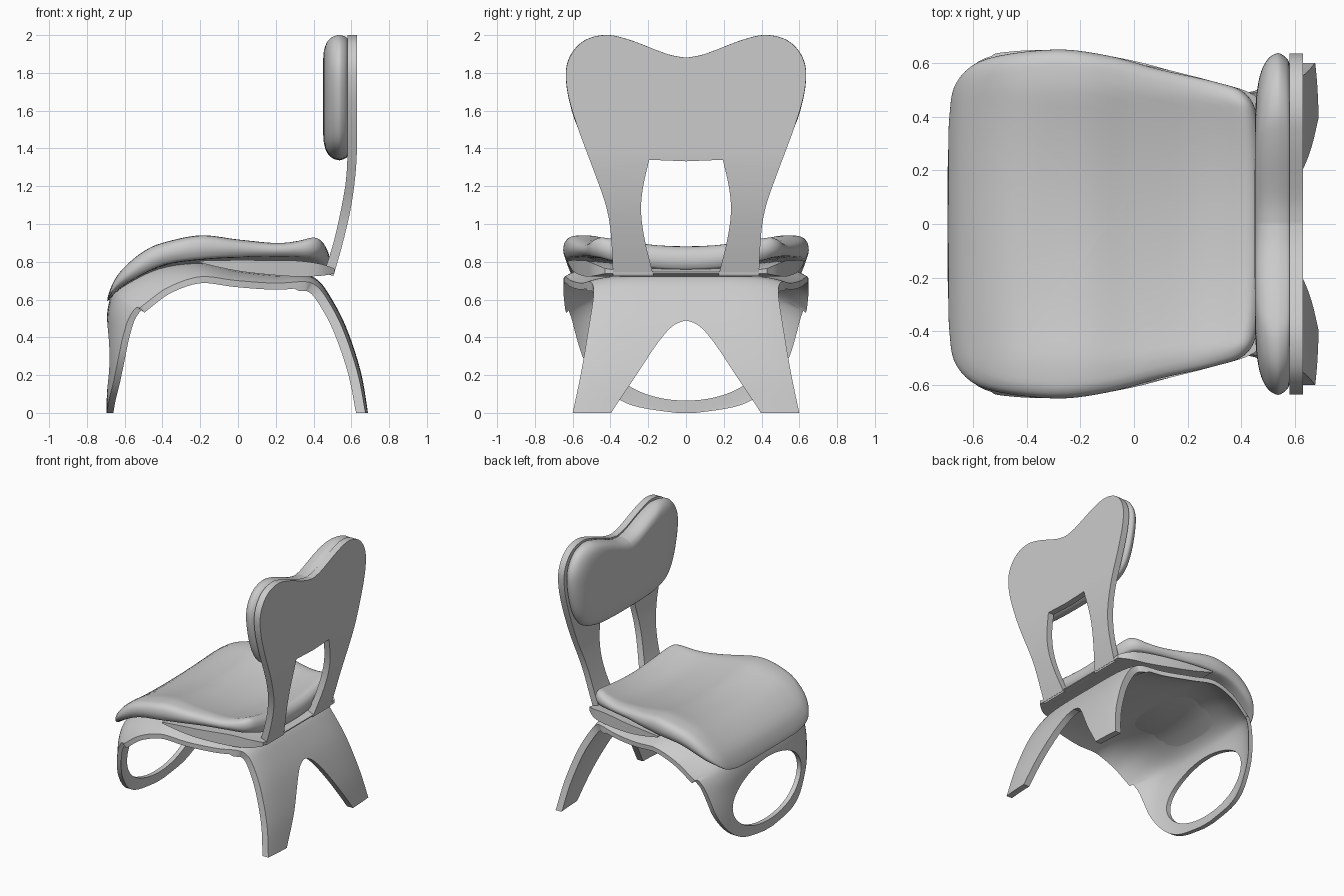
import bpy, bmesh, math

if "Cube" in bpy.data.objects:
    bpy.data.objects.remove(bpy.data.objects["Cube"])


def spline(pts, n=6, closed=False):
    """Catmull-Rom through points of any dimension."""
    out, c = [], len(pts)
    for i in range(c if closed else c - 1):
        if closed:
            p = [pts[(i + k) % c] for k in (-1, 0, 1, 2)]
        else:
            p = [pts[min(max(i + k, 0), c - 1)] for k in (-1, 0, 1, 2)]
        for s in range(n):
            t = s / n
            out.append(tuple(0.5 * (2 * b + (d - a) * t + (2 * a - 5 * b + 4 * d - e) * t * t
                                    + (3 * b - a - 3 * d + e) * t ** 3) for a, b, d, e in zip(*p)))
    if not closed:
        out.append(tuple(pts[-1]))
    return out


def interp(pts, x):
    """Piecewise smooth lookup in a table of (x, value)."""
    for (x0, y0), (x1, y1) in zip(pts, pts[1:]):
        if x <= x1:
            return y0 + (y1 - y0) * max(0, (x - x0) / (x1 - x0))
    return pts[-1][1]


def loft(name, rings):
    """Closed solid through rings of equal length, capped at both ends."""
    bm = bmesh.new()
    vs = [[bm.verts.new(p) for p in r] for r in rings]
    m = len(rings[0])
    for a, b in zip(vs, vs[1:]):
        for j in range(m):
            bm.faces.new((a[j], a[(j + 1) % m], b[(j + 1) % m], b[j]))
    bm.faces.new(vs[0])
    bm.faces.new(vs[-1])
    bmesh.ops.recalc_face_normals(bm, faces=bm.faces)
    me = bpy.data.meshes.new(name)
    bm.to_mesh(me)
    bm.free()
    ob = bpy.data.objects.new(name, me)
    bpy.context.collection.objects.link(ob)
    return ob


def prism_x(name, outline, x0, x1):
    return loft(name, [[(x, y, z) for y, z in outline] for x in (x0, x1)])


def boolean(ob, cutter, op):
    mod = ob.modifiers.new("cut", 'BOOLEAN')
    mod.operation, mod.solver, mod.object = op, 'EXACT', cutter
    bpy.context.view_layer.update()
    dg = bpy.context.evaluated_depsgraph_get()
    me = bpy.data.meshes.new_from_object(ob.evaluated_get(dg))
    ob.modifiers.clear()
    ob.data = me
    bpy.data.objects.remove(cutter)


def mirrored(half):
    """Half outline with y >= 0, starting and ending anywhere; adds the other side."""
    return half + [(-y, z) for y, z in reversed(half) if y > 1e-6]


# Bent shell: seat, front panel and rear legs (x, z, half width, rim wrap)
stations = spline([
    (-.695, 0, .05, 0), (-.695, .03, .25, .005), (-.695, .08, .37, .015), (-.695, .16, .46, .035),
    (-.695, .28, .54, .06), (-.695, .42, .585, .09), (-.69, .55, .615, .13), (-.655, .65, .63, .16),
    (-.56, .725, .64, .16), (-.4, .785, .648, .125), (-.2, .8, .645, .08), (0, .755, .61, .055),
    (.2, .732, .555, .045), (.35, .73, .515, .035), (.42, .705, .495, .03), (.48, .63, .49, .022),
    (.57, .46, .515, .02), (.65, .22, .555, .018), (.69, 0, .6, .015)], 5)
cols = [math.sin(math.pi / 2 * (-1 + k / 14)) for k in range(29)]
rings = []
for i, (x, z, w, d) in enumerate(stations):
    a, b = stations[max(i - 1, 0)], stations[min(i + 1, len(stations) - 1)]
    tx, tz = b[0] - a[0], b[1] - a[1]
    L = math.hypot(tx, tz)
    nx, nz = -tz / L, tx / L

    def row(th):
        return [(x - nx * (d * abs(v) ** 5 + th), v * w,
                 max(0, z - nz * (d * abs(v) ** 5 + th))) for v in cols]
    thick = .035 if x < .3 else .05
    rings.append(row(0) + row(thick)[::-1])
shell = loft("seat_shell_and_legs", rings)

oval = [(.41 * math.cos(t), .305 + .24 * math.sin(t)) for t in
        [2 * math.pi * k / 64 for k in range(64)]]
boolean(shell, prism_x("oval_cutter", oval, -.9, -.4), 'DIFFERENCE')
arch = spline([(.42, -.05), (.39, .01), (.27, .19), (.15, .37), (.07, .46), (0, .49)])
boolean(shell, prism_x("arch_cutter", mirrored(arch), .3, .95), 'DIFFERENCE')

# Wedge plate joining the back to the seat (x, bottom, top, half width)
plate = spline([(-.2, .795, .805, .625), (-.05, .76, .808, .605), (.1, .738, .808, .58),
                (.3, .722, .806, .53), (.43, .725, .79, .49), (.51, .737, .765, .43)])
loft("back_base_plate", [[(x, -w, b), (x, w, b), (x, w, t), (x, .3, t - .02), (x, -.3, t - .02),
                          (x, -w, t)] for x, b, t, w in plate])

# Back: curved sheet trimmed to the butterfly outline, with an opening
outer = spline([(.505, .725), (.555, .9), (.6, 1.1), (.625, 1.3), (.63, 1.5), (.63, 2.05)])
inner = spline([(.455, .74), (.505, .9), (.55, 1.1), (.575, 1.27), (.58, 1.5), (.58, 2.05)])
sheet = outer + inner[::-1]
back = loft("back_frame", [[(x, y, z) for x, z in sheet] for y in (-.8, .8)])
lobe = [(0, 1.88), (.1, 1.9), (.3, 1.975), (.43, 2), (.55, 1.963), (.625, 1.86), (.63, 1.72),
        (.58, 1.53)]
trim = spline(lobe + [(.48, 1.26), (.425, 1.1), (.398, .95), (.385, .7)])
boolean(back, prism_x("outline_cutter", mirrored(trim), .3, .9), 'INTERSECT')
gap = [(0, 1.332)] + spline([(.195, 1.34), (.23, 1.18), (.237, 1.05), (.215, .9), (.165, .7)])
boolean(back, prism_x("gap_cutter", mirrored(gap), .35, .95), 'DIFFERENCE')

# Back cushion: pillow following the lobes
half = spline(lobe + [(.5, 1.41), (.36, 1.355), (.18, 1.34), (0, 1.338)])[:-1]
bean = half + [(0, 1.338)] + [(-y, z) for y, z in reversed(half[1:])]
layers = spline([(.585, .9), (.575, .96), (.55, .995), (.53, 1), (.5, .97), (.475, .9),
                 (.46, .8), (.452, .66), (.45, .4), (.45, .03)], 3)
loft("back_cushion", [[(x, y * s, 1.68 + (z - 1.68) * s) for y, z in bean] for x, s in layers])

# Seat cushion: rounded pad draped over the shell with a dip along the middle
plan = spline([(-.692, 0), (-.692, .2), (-.688, .4), (-.66, .53), (-.55, .615), (-.3, .65),
               (-.1, .628), (.1, .575), (.3, .53), (.41, .49), (.46, .4), (.482, .2), (.485, 0)], 5)
plan += [(x, -y) for x, y in plan[-2:0:-1]]
low = spline([(-.7, .55), (-.66, .625), (-.58, .69), (-.4, .78), (-.2, .81), (0, .822),
              (.3, .825), (.5, .805)])
high = spline([(-.7, .61), (-.66, .7), (-.6, .775), (-.5, .855), (-.4, .9), (-.2, .94),
               (0, .918), (.2, .9), (.32, .912), (.42, .94), (.5, .925)])
layers = spline([(.03, 0), (.4, 0), (.75, 0), (.94, .02), (.985, .2), (1, .48), (.988, .76),
                 (.955, .92), (.9, .99), (.75, 1), (.5, 1), (.25, 1), (.02, 1)], 3)
rings = []
for s, t in layers:
    r = []
    for px, py in plan:
        x, y = -.1 + (px + .1) * s, py * s
        w = .5 if x < 0 else .5 - .12 * x
        dip = .058 * (1 - min(1, abs(y) / w) ** 2) * min(1, max(0, (x + .7) / .4))
        a, b = interp(low, x), interp(high, x)
        r.append((x, y, a + (b - a) * t - dip))
    rings.append(r)
loft("seat_cushion", rings)

# Smooth shading with crisp edges
for ob in list(bpy.context.collection.objects):
    bpy.ops.object.select_all(action='DESELECT')
    ob.select_set(True)
    bpy.context.view_layer.objects.active = ob
    bpy.ops.object.shade_smooth_by_angle(angle=math.radians(35))
